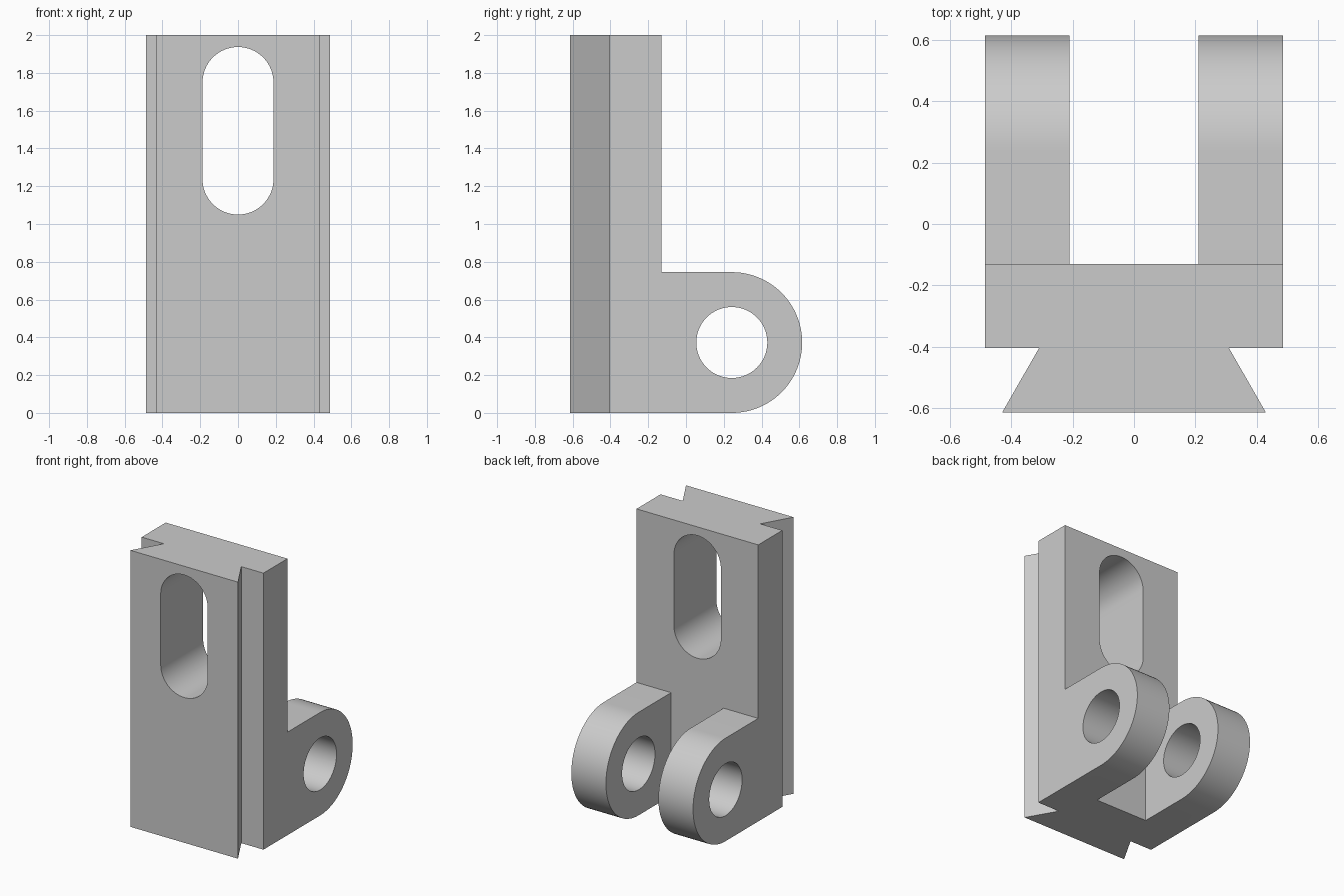
import bpy
import bmesh
from math import pi, cos, sin

default_cube = bpy.data.objects.get("Cube")
if default_cube:
    bpy.data.objects.remove(default_cube, do_unlink=True)

# Key dimensions
HALF_WIDTH = 0.487
FRONT, SHOULDER, BACK = -0.615, -0.405, -0.13
HEIGHT = 2.0
LUG_TOP = 0.745
LUG_R = LUG_TOP / 2
LUG_Y = 0.615 - LUG_R
HOLE_R = 0.188
GAP = 0.21

# Single grey material
grey = bpy.data.materials.new("plain grey")
grey.use_nodes = True
colour = (0.6, 0.6, 0.6, 1)
grey.diffuse_color = colour
grey.node_tree.nodes["Principled BSDF"].inputs["Base Color"].default_value = colour


def arc(cu, cv, r, start, end, steps=32):
    angles = [start + (end - start) * i / steps for i in range(steps + 1)]
    return [(cu + r * cos(a), cv + r * sin(a)) for a in angles]


def prism(name, profile, axis, lo, hi):
    """Extrude a 2D profile along the given axis."""
    place = {"x": lambda u, v, t: (t, u, v),
             "y": lambda u, v, t: (u, t, v),
             "z": lambda u, v, t: (u, v, t)}[axis]
    bm = bmesh.new()
    rings = [[bm.verts.new(place(u, v, t)) for u, v in profile] for t in (lo, hi)]
    for ring in rings:
        bm.faces.new(ring)
    n = len(profile)
    for i in range(n):
        j = (i + 1) % n
        bm.faces.new((rings[0][i], rings[0][j], rings[1][j], rings[1][i]))
    bmesh.ops.recalc_face_normals(bm, faces=bm.faces)
    mesh = bpy.data.meshes.new(name)
    bm.to_mesh(mesh)
    bm.free()
    mesh.materials.append(grey)
    obj = bpy.data.objects.new(name, mesh)
    bpy.context.collection.objects.link(obj)
    return obj


def cut(target, cutter):
    """Subtract the cutter and discard it."""
    cutter.hide_render = True
    mod = target.modifiers.new("cut", "BOOLEAN")
    mod.operation = "DIFFERENCE"
    mod.solver = "EXACT"
    mod.object = cutter
    bpy.context.view_layer.objects.active = target
    bpy.ops.object.modifier_apply(modifier=mod.name)
    bpy.data.objects.remove(cutter, do_unlink=True)


# Upright plate and rounded lug, as one side profile
side = [(FRONT, 0)] + arc(LUG_Y, LUG_R, LUG_R, -pi / 2, pi / 2, 48)
side += [(BACK, LUG_TOP), (BACK, HEIGHT), (FRONT, HEIGHT)]
bracket = prism("clevis_bracket", side, "x", -HALF_WIDTH, HALF_WIDTH)

# Gap that splits the lug into a fork
gap = [(-GAP, BACK), (GAP, BACK), (GAP, 1), (-GAP, 1)]
cut(bracket, prism("fork_gap_cutter", gap, "z", -0.1, 1))

# Dovetail undercuts on both front edges
for s in (-1, 1):
    undercut = [(s * 0.31, SHOULDER), (s * 0.6, SHOULDER),
                (s * 0.6, -0.7), (s * 0.479, -0.7)]
    cut(bracket, prism("dovetail_cutter", undercut, "z", -0.1, 2.1))

# Pin hole through both lugs
hole = arc(LUG_Y, LUG_R, HOLE_R, 0, 2 * pi, 64)[:-1]
cut(bracket, prism("pin_hole_cutter", hole, "x", -1, 1))

# Round-ended slot through the plate
slot = arc(0, 1.749, HOLE_R, 0, pi) + arc(0, 1.238, HOLE_R, pi, 2 * pi)
cut(bracket, prism("slot_cutter", slot, "y", -1, 0.1))

# Smooth curved walls, sharp edges
bpy.ops.object.select_all(action="DESELECT")
bracket.select_set(True)
bpy.context.view_layer.objects.active = bracket
bpy.ops.object.shade_smooth_by_angle(angle=pi / 6)
